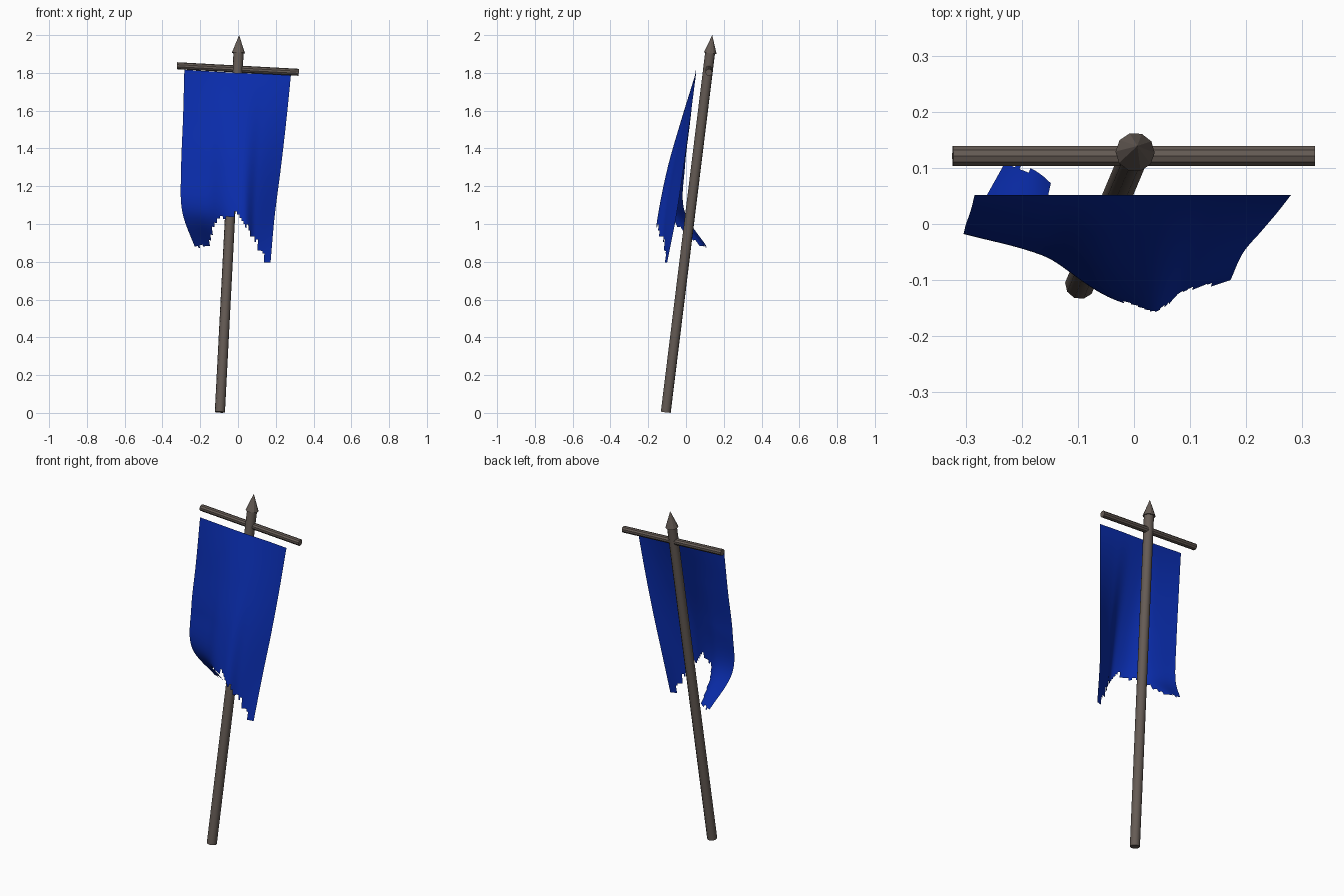
import bpy, bmesh, math, random
from mathutils import Vector

if "Cube" in bpy.data.objects:
    bpy.data.objects.remove(bpy.data.objects["Cube"])

random.seed(4)

def material(name, rgb):
    m = bpy.data.materials.new(name)
    m.diffuse_color = (*rgb, 1)
    m.use_nodes = True
    m.node_tree.nodes["Principled BSDF"].inputs["Base Color"].default_value = m.diffuse_color
    return m

wood = material("weathered wood", (0.13, 0.105, 0.09))
blue = material("blue cloth", (0.003, 0.026, 0.42))

def rod(name, a, b, r1, r2, sides=10, smooth=False):
    """Tapered cylinder running from point a to point b."""
    a, b = Vector(a), Vector(b)
    bpy.ops.mesh.primitive_cone_add(vertices=sides, radius1=r1, radius2=r2,
                                    depth=(b - a).length, location=(a + b) / 2)
    ob = bpy.context.object
    ob.rotation_euler = (b - a).to_track_quat('Z', 'Y').to_euler()
    ob.name = name
    ob.data.materials.append(wood)
    if smooth:
        bpy.ops.object.shade_smooth_by_angle(angle=math.radians(40))
    return ob

# Leaning pole, spear tip and crossbar
rod("pole", (-0.096, -0.107, 0.004), (0.003, 0.128, 1.91), 0.027, 0.027, smooth=True)
rod("spear_tip", (0.002, 0.128, 1.905), (0.006, 0.139, 2.0), 0.035, 0.0)
rod("crossbar", (-0.323, 0.121, 1.838), (0.322, 0.121, 1.803), 0.0185, 0.0185)

# Cloth control net: columns left to right, each from top to hem
NET = [
    [(-.284, .052, 1.817), (-.291, .024, 1.56), (-.301, -.006, 1.3), (-.296, -.008, 1.07), (-.225, .118, .868)],
    [(-.143, .052, 1.808), (-.148, .0, 1.55), (-.158, -.04, 1.3), (-.16, -.05, 1.06), (-.137, .06, .88)],
    [(-.002, .052, 1.80), (-.005, -.025, 1.55), (-.008, -.095, 1.3), (-.005, -.143, 1.05), (.01, -.165, .8)],
    [(.14, .052, 1.795), (.125, -.01, 1.54), (.105, -.067, 1.29), (.09, -.108, 1.04), (.085, -.13, .8)],
    [(.28, .052, 1.787), (.255, .02, 1.54), (.226, -.014, 1.29), (.194, -.052, 1.04), (.172, -.1, .795)],
]

def spline(pts, t):
    """Catmull-Rom curve through evenly spaced points."""
    n = len(pts) - 1
    i = min(int(t * n), n - 1)
    f = t * n - i
    p1, p2 = pts[i], pts[i + 1]
    p0 = pts[i - 1] if i else 2 * p1 - p2
    p3 = pts[i + 2] if i + 2 <= n else 2 * p2 - p1
    return 0.5 * (2 * p1 + (p2 - p0) * f + (2 * p0 - 5 * p1 + 4 * p2 - p3) * f ** 2
                  + (3 * p1 - p0 - 3 * p2 + p3) * f ** 3)

def cloth_point(row, u, v):
    """Point on the cloth, with two soft folds in the middle."""
    p = spline(row, u)
    if .25 < u < .75:
        p.y += .006 * v * (math.cos(8 * math.pi * u) - 1)
    return p

# Hem: how far down the cloth survives across its width
HEM = [(0, 1), (.22, 1), (.28, .87), (.35, .78), (.44, .75), (.5, .75), (.6, .78),
       (.66, .83), (.8, .905), (.9, .965), (.94, 1), (1, 1)]

def hem(u):
    for (a, va), (b, vb) in zip(HEM, HEM[1:]):
        if u <= b:
            return va + (vb - va) * (u - a) / (b - a)

# Banner cloth: fine grid with ragged cells left out below the hem
NU, NV = 40, 64
cols = [[Vector(p) for p in c] for c in NET]
bm = bmesh.new()
grid = []
for j in range(NV + 1):
    row = [spline(c, j / NV) for c in cols]
    grid.append([bm.verts.new(cloth_point(row, i / NU, j / NV)) for i in range(NU + 1)])
for i in range(NU):
    limit = hem((i + .5) / NU) + random.uniform(-.02, .02)
    for j in range(NV):
        if (j + .5) / NV < limit:
            bm.faces.new((grid[j][i], grid[j + 1][i], grid[j + 1][i + 1], grid[j][i + 1]))
bmesh.ops.delete(bm, geom=[v for v in bm.verts if not v.link_faces], context='VERTS')
for f in bm.faces:
    f.smooth = True
me = bpy.data.meshes.new("banner_cloth")
bm.to_mesh(me)
bm.free()
me.materials.append(blue)
bpy.context.collection.objects.link(bpy.data.objects.new("banner_cloth", me))
